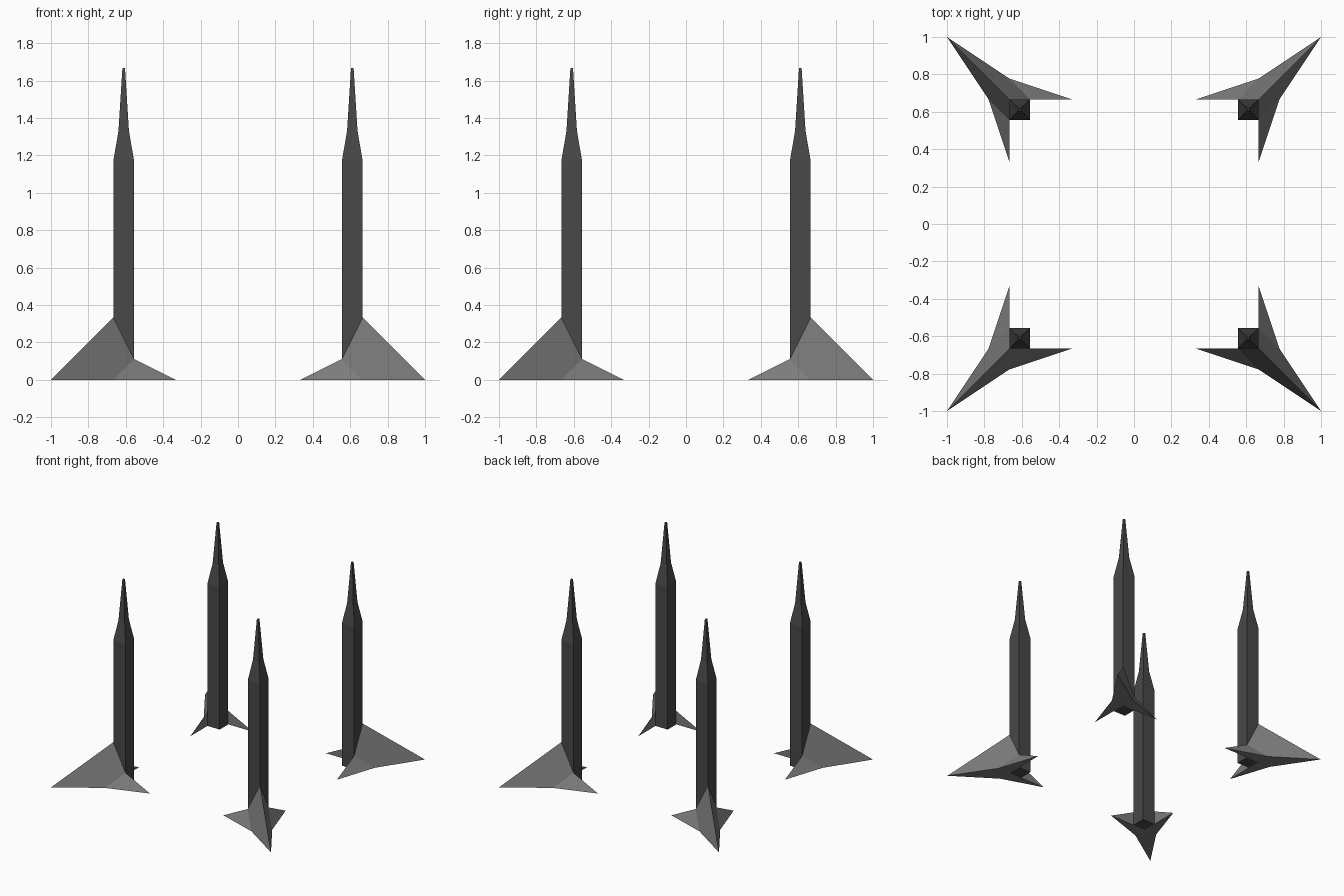
import bpy, bmesh

if "Cube" in bpy.data.objects:
    bpy.data.objects.remove(bpy.data.objects["Cube"])

U = 1 / 9  # modelling grid unit


def material(name, value):
    m = bpy.data.materials.new(name)
    m.diffuse_color = (value, value, value, 1)
    m.use_nodes = True
    m.node_tree.nodes["Principled BSDF"].inputs["Base Color"].default_value = m.diffuse_color
    return m


dark = material("dark grey", 0.065)
mid = material("mid grey", 0.2)


def make_object(name, verts, faces, mat):
    bm = bmesh.new()
    vs = [bm.verts.new(v) for v in verts]
    for f in faces:
        bm.faces.new([vs[i] for i in f])
    bmesh.ops.recalc_face_normals(bm, faces=bm.faces)
    me = bpy.data.meshes.new(name)
    bm.to_mesh(me)
    bm.free()
    me.materials.append(mat)
    ob = bpy.data.objects.new(name, me)
    bpy.context.collection.objects.link(ob)


def tower(tag, sx, sy):
    # Square column stepping in to a thin spire: (half width, height)
    rings = [(0.5 * U, 0), (0.5 * U, 1.17), (0.25 * U, 4 / 3), (0.007, 5 / 3)]
    verts = [(sx * (5.5 * U + h * a), sy * (5.5 * U + h * b), z)
             for h, z in rings
             for a, b in ((-1, -1), (1, -1), (1, 1), (-1, 1))]
    faces = [(0, 1, 2, 3), (12, 13, 14, 15)]
    for r in range(3):
        for i in range(4):
            j = (i + 1) % 4
            faces.append((4 * r + i, 4 * r + j, 4 * r + 4 + j, 4 * r + 4 + i))
    make_object("column_" + tag, verts, faces, dark)

    # Three-pointed foot wrapped round the outer corner of the column
    pts = [(6, 6, 3), (6, 6, 0), (9, 9, 0),           # apex, corner, outer tip
           (6, 7, 0), (5, 6, 1), (3, 6, 0),           # one wing
           (7, 6, 0), (6, 5, 1), (6, 3, 0)]           # mirrored wing
    verts = [(sx * x * U, sy * y * U, z * U) for x, y, z in pts]
    faces = [(1, 5, 3, 2, 6, 8)]                      # flat underside
    for a, b, c in ((3, 4, 5), (6, 7, 8)):
        faces += [(0, 2, a, b), (b, a, c), (0, b, c, 1)]
    make_object("foot_" + tag, verts, faces, mid)


for tag, sx, sy in (("front_left", -1, -1), ("front_right", 1, -1),
                    ("back_left", -1, 1), ("back_right", 1, 1)):
    tower(tag, sx, sy)
